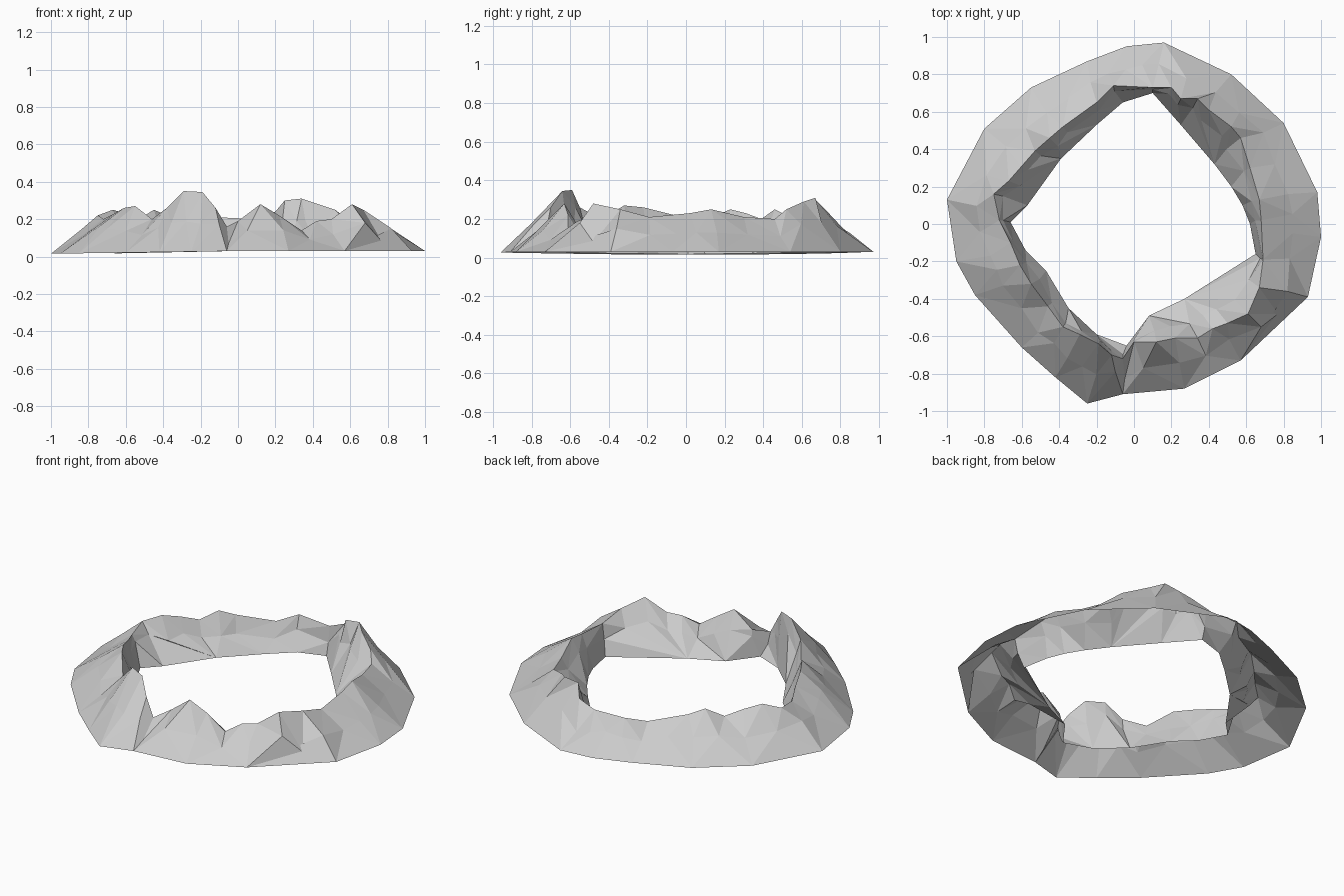
import bpy, bmesh, math, random
from mathutils import Vector

if "Cube" in bpy.data.objects:
    bpy.data.objects.remove(bpy.data.objects["Cube"])

random.seed(4)

# outline of the outer foot of the range (x, y)
OUTER = [(1, -.07), (.98, .17), (.8, .54), (.52, .8), (.16, .97), (-.04, .95), (-.25, .87),
         (-.55, .73), (-.8, .51), (-1, .13), (-.95, -.2), (-.85, -.38), (-.6, -.66),
         (-.42, -.82), (-.25, -.96), (-.06, -.91), (.27, -.88), (.57, -.73), (.93, -.39)]
# outline of the valley floor opening (x, y)
INNER = [(.62, 0), (.58, .1), (.52, .2), (.43, .32), (.25, .53), (.1, .7), (-.06, .65),
         (-.2, .53), (-.39, .35), (-.57, .1), (-.66, .01), (-.58, -.14), (-.47, -.25),
         (-.35, -.45), (-.2, -.59), (-.04, -.65), (.08, -.49), (.27, -.4), (.65, -.16)]
# peaks and saddles along the crest (x, y, z)
CREST = [(.68, .02, .23), (.67, .13, .25), (.62, .3, .21), (.57, .46, .2), (.52, .52, .25),
         (.4, .61, .29), (.34, .67, .31), (.25, .67, .3), (.2, .73, .24), (.1, .73, .2),
         (-.11, .74, .21), (-.2, .65, .18), (-.38, .52, .22), (-.45, .46, .25),
         (-.53, .39, .2), (-.6, .31, .23), (-.67, .23, .25), (-.75, .16, .22),
         (-.72, .02, .2), (-.66, -.1, .23), (-.61, -.22, .26), (-.55, -.32, .27),
         (-.46, -.44, .2), (-.38, -.55, .26), (-.29, -.59, .35), (-.19, -.64, .345),
         (-.12, -.7, .26), (-.06, -.72, .16), (0, -.63, .19), (.12, -.63, .28),
         (.22, -.61, .22), (.34, -.61, .14), (.42, -.56, .19), (.5, -.53, .2),
         (.61, -.48, .28), (.67, -.34, .25), (.69, -.19, .21)]
# two narrow gullies in the outer slope, each with its two shoulders
GULLIES = [(-.1, -.79, .17), (-.05, -.83, .07), (.05, -.77, .14),
           (.68, -.55, .18), (.77, -.48, .08), (.82, -.36, .15)]


def angle(p):
    return math.atan2(p[1], p[0]) % math.tau


def ordered(points):
    return sorted((Vector(p) for p in points), key=angle)


def on_loop(p, loop):
    """Point of a ring at the same angle as p, interpolated along its edges."""
    for a, b in zip(loop, loop[1:] + loop[:1]):
        span = (angle(b) - angle(a)) % math.tau
        t = (angle(p) - angle(a)) % math.tau
        if t <= span:
            return a.lerp(b, t / span)


def stitch(bm, a, b):
    """Triangulate between two rings with different vertex counts."""
    i = j = 0
    na, nb = len(a), len(b)
    key = lambda ring, k: angle(ring[k % len(ring)].co) + math.tau * (k // len(ring))
    while i < na or j < nb:
        if j >= nb or (i < na and key(a, i + 1) <= key(b, j + 1)):
            bm.faces.new((a[i % na], a[(i + 1) % na], b[j % nb]))
            i += 1
        else:
            bm.faces.new((a[i % na], b[(j + 1) % nb], b[j % nb]))
            j += 1


outer = ordered((x, y, .03 + .015 * min(x, 0)) for x, y in OUTER)
inner = ordered((x, y, .03 + .02 * min(x, 0)) for x, y in INNER)
crest = ordered(CREST)

# outer slope break between foot and crest, two points per foot edge
slope = []
for k, p in enumerate(outer):
    for t in (.05, .55):
        m = p.lerp(outer[(k + 1) % len(outer)], t)
        q = m.lerp(on_loop(m, crest), random.uniform(.45, .6))
        q.z += random.uniform(-.01, .015)
        if all((q - Vector(g)).xy.length > .1 for g in GULLIES):
            slope.append(q)
slope = ordered(slope + [Vector(g) for g in GULLIES])

# crags just inside the crest; the front right valley side stays smooth
crags = []
for k, p in enumerate(crest):
    smooth = p.x > 0 and p.y < -.2
    q = p.lerp(on_loop(p, inner), .4 if smooth else random.uniform(.25, .5))
    if not smooth:
        q.z += random.uniform(-.04, .02)
    crags.append(q)
crags = ordered(crags)

bm = bmesh.new()
rings = [[bm.verts.new(p) for p in loop] for loop in (outer, slope, crest, crags, inner)]
for a, b in zip(rings, rings[1:]):
    stitch(bm, a, b)
mesh = bpy.data.meshes.new("mountain_ring")
bm.to_mesh(mesh)
bm.free()
bpy.context.collection.objects.link(bpy.data.objects.new("mountain_ring", mesh))
